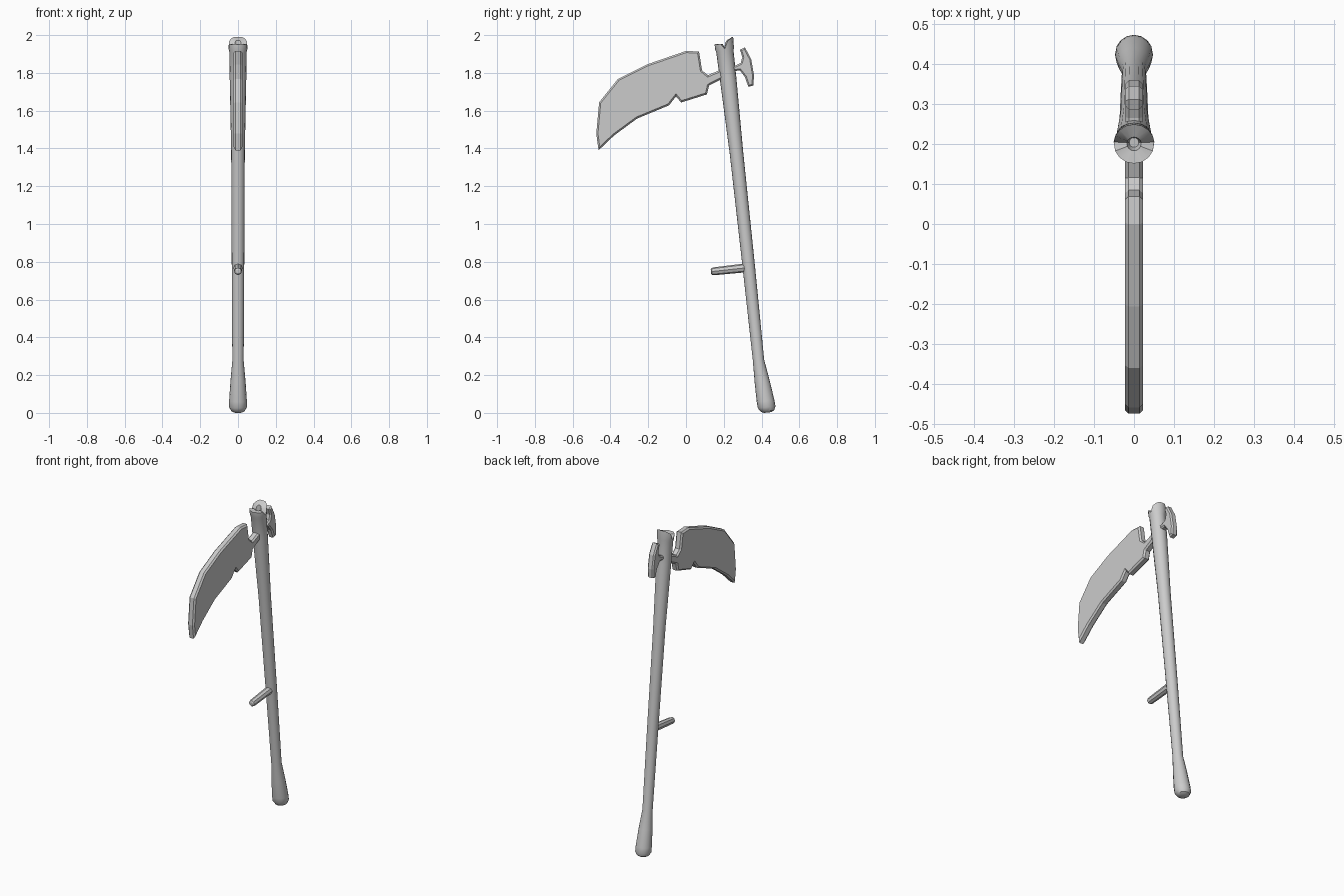
import bpy, bmesh
from math import sin, cos, pi
from mathutils import Vector

if "Cube" in bpy.data.objects:
    bpy.data.objects.remove(bpy.data.objects["Cube"])


def finish(name, bm, angle=0.6):
    bmesh.ops.recalc_face_normals(bm, faces=bm.faces[:])
    mesh = bpy.data.meshes.new(name)
    bm.to_mesh(mesh)
    bm.free()
    ob = bpy.data.objects.new(name, mesh)
    bpy.context.collection.objects.link(ob)
    bpy.ops.object.select_all(action='DESELECT')
    ob.select_set(True)
    bpy.context.view_layer.objects.active = ob
    if angle:
        bpy.ops.object.shade_smooth_by_angle(angle=angle)
    return ob


def tube(name, stations, tilt, sides, jag=None):
    """Skin rings (y, z, radius) square to the unit axis; jag lifts points of the last rings."""
    axis = Vector(tilt).normalized()
    across = Vector((1, 0, 0))
    up = axis.cross(across)
    bm = bmesh.new()
    rings = []
    for k, (y, z, r) in enumerate(stations):
        ring = []
        for i in range(sides):
            a = 2 * pi * i / sides
            p = Vector((0, y, z)) + r * (cos(a) * across + sin(a) * up)
            if jag and k in jag:
                p += axis * jag[k][i]
            ring.append(bm.verts.new(p))
        rings.append(ring)
    for a, b in zip(rings, rings[1:]):
        for i in range(sides):
            j = (i + 1) % sides
            bm.faces.new((a[i], a[j], b[j], b[i]))
    bm.faces.new(rings[0])
    bm.faces.new(rings[-1])
    return finish(name, bm)


def plate(name, outline, thick, bevel):
    """Chamfered plate from a (y, z) outline, lying in the x = 0 plane."""
    bm = bmesh.new()
    face = bm.faces.new([bm.verts.new((-thick / 2, y, z)) for y, z in outline])
    ext = bmesh.ops.extrude_face_region(bm, geom=[face])
    verts = [v for v in ext['geom'] if isinstance(v, bmesh.types.BMVert)]
    bmesh.ops.translate(bm, verts=verts, vec=(thick, 0, 0))
    bmesh.ops.recalc_face_normals(bm, faces=bm.faces[:])
    rims = [e for e in bm.edges if abs(e.verts[0].co.x - e.verts[1].co.x) < 1e-5]
    bmesh.ops.bevel(bm, geom=rims, offset=bevel, segments=1, affect='EDGES')
    return finish(name, bm, 0)


# Shaft with a swollen grip and a splintered, hollow top (y+ side stands taller)
N = 16
lift = [-0.022, .018, .03, .038, .036, .038, .03, .018,
        -0.022, .008, .006, .01, .008, .01, .006, .008]
inner = [h * 0.6 for h in lift]
tube("shaft", [
    (.433, .004, .020), (.431, .012, .036), (.427, .032, .047), (.421, .065, .047),
    (.403, .17, .040), (.384, .28, .030), (.333, .77, .033), (.267, 1.38, .036),
    (.222, 1.78, .044), (.206, 1.915, .046), (.204, 1.93, .050),
    (.203, 1.95, .051), (.202, 1.95, .018), (.204, 1.92, .012)],
    (0, -.108, 1), N, {11: lift, 12: inner})

# Side peg handle
tube("peg_handle", [(.345, .773, .024), (.152, .752, .021), (.137, .75, .019),
                    (.132, .749, .012)], (0, -1, -.11), 8)

# Curved blade with its tang running into the shaft
plate("blade", [
    (-.475, 1.48), (-.46, 1.646), (-.36, 1.77), (-.206, 1.847), (0, 1.918),
    (.069, 1.915), (.085, 1.815), (.116, 1.79), (.2, 1.825), (.2, 1.775),
    (.122, 1.735), (.111, 1.688), (-.026, 1.645), (-.053, 1.677), (-.09, 1.63),
    (-.259, 1.56), (-.381, 1.47), (-.463, 1.392)], .045, .009)

# Small crescent counterweight behind the shaft
plate("rear_crescent", [
    (.22, 1.835), (.265, 1.842), (.29, 1.855), (.298, 1.885), (.286, 1.925),
    (.312, 1.937), (.345, 1.875), (.36, 1.79), (.357, 1.735), (.33, 1.728),
    (.312, 1.78), (.285, 1.815), (.26, 1.812), (.22, 1.795)], .042, .008)

# Settle exactly on the ground
bpy.context.view_layer.update()
low = min((o.matrix_world @ v.co).z for o in bpy.data.objects for v in o.data.vertices)
for o in bpy.data.objects:
    o.location.z -= low
